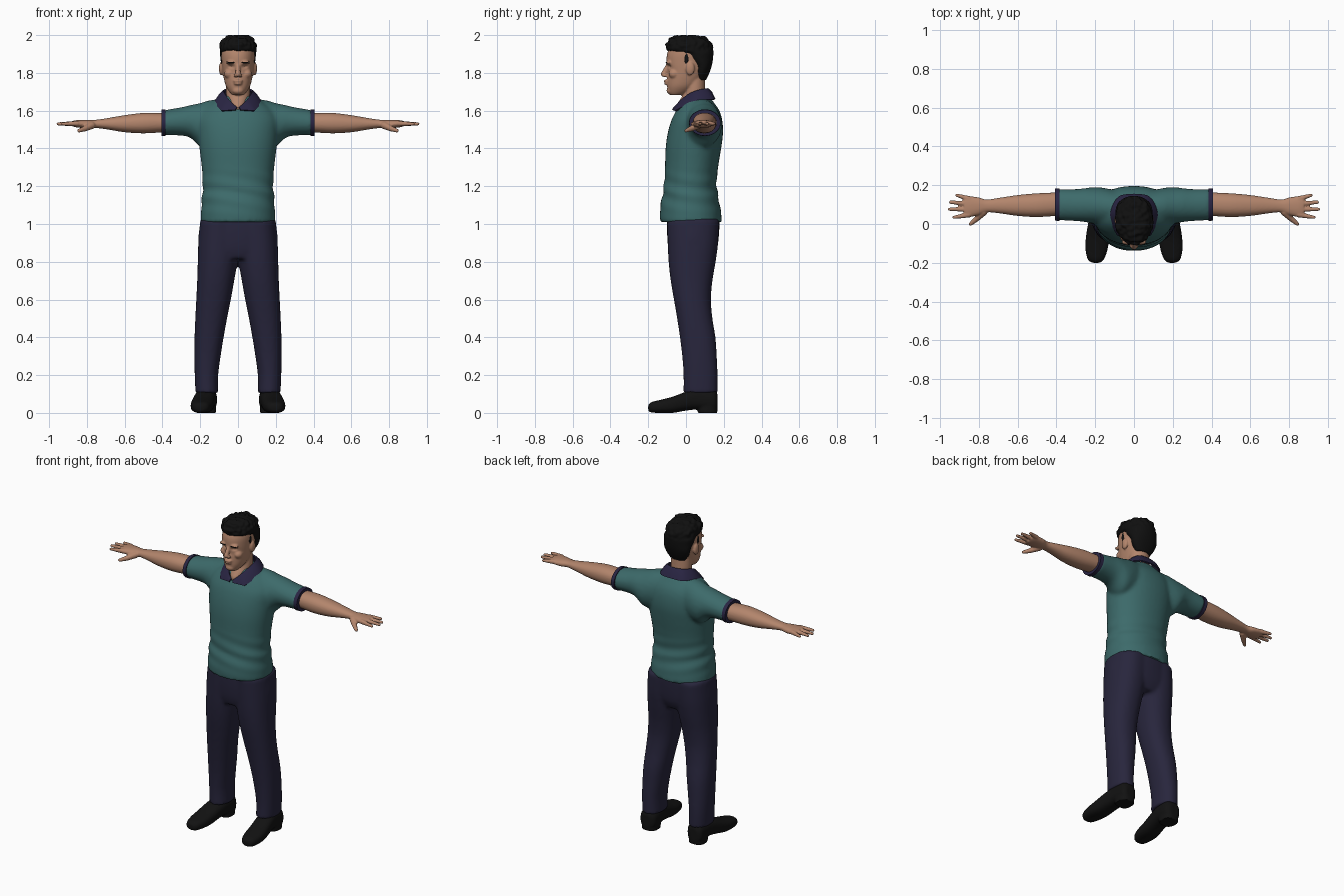
import bpy, bmesh, math
from mathutils import Vector, Matrix, noise

if "Cube" in bpy.data.objects:
    bpy.data.objects.remove(bpy.data.objects["Cube"])


def material(name, rgb):
    m = bpy.data.materials.new(name)
    m.diffuse_color = (*rgb, 1)
    m.use_nodes = True
    m.node_tree.nodes["Principled BSDF"].inputs["Base Color"].default_value = m.diffuse_color
    return m


SKIN = material("skin", (0.45, 0.235, 0.15))
TEAL = material("teal_cloth", (0.046, 0.145, 0.145))
NAVY = material("navy_cloth", (0.021, 0.019, 0.046))
TRIM = material("navy_trim", (0.022, 0.018, 0.055))
HAIR = material("black_hair", (0.005, 0.005, 0.005))
SHOE = material("black_leather", (0.006, 0.006, 0.006))


def smooth_rows(rows, sub):
    """Catmull-Rom interpolation through rows of numbers."""
    out = []
    for i in range(len(rows) - 1):
        p0, p1 = rows[max(i - 1, 0)], rows[i]
        p2, p3 = rows[i + 1], rows[min(i + 2, len(rows) - 1)]
        for s in range(sub):
            t = s / sub
            out.append([0.5 * (2 * b + (c - a) * t + (2 * a - 5 * b + 4 * c - d) * t * t
                               + (3 * b - a - 3 * c + d) * t ** 3)
                        for a, b, c, d in zip(p0, p1, p2, p3)])
    return out + [list(rows[-1])]


def loft(bm, rows, axis='z', power=2.0, sub=4, n=40):
    """Rows are (position, a0, a1, b0, b1): the box round each superellipse."""
    rings = []
    for t, a0, a1, b0, b1 in smooth_rows(rows, sub):
        ring = []
        for k in range(n):
            w = 2 * math.pi * k / n
            c, s = math.cos(w), math.sin(w)
            a = (a0 + a1) / 2 + (a1 - a0) / 2 * math.copysign(abs(c) ** (2 / power), c)
            b = (b0 + b1) / 2 + (b1 - b0) / 2 * math.copysign(abs(s) ** (2 / power), s)
            ring.append(bm.verts.new({'z': (a, b, t), 'x': (t, a, b), 'y': (a, t, b)}[axis]))
        rings.append(ring)
    for r, q in zip(rings, rings[1:]):
        for k in range(n):
            bm.faces.new((r[k], r[(k + 1) % n], q[(k + 1) % n], q[k]))
    bm.faces.new(rings[0][::-1])
    bm.faces.new(rings[-1])


def sym(rows):
    """(z, half width, front, back) to loft rows."""
    return [(z, -h, h, f, b) for z, h, f, b in rows]


def ball(bm, c, r):
    m = Matrix.Translation(c) @ Matrix.Diagonal((*r, 1))
    bmesh.ops.create_uvsphere(bm, u_segments=20, v_segments=12, radius=1, matrix=m)


def limb(bm, p, q, r0, r1):
    """Tapered capsule."""
    p, q = Vector(p), Vector(q)
    d = q - p
    m = Matrix.Translation((p + q) / 2) @ d.to_track_quat('Z', 'Y').to_matrix().to_4x4()
    bmesh.ops.create_cone(bm, cap_ends=True, segments=14, radius1=r0, radius2=r1,
                          depth=d.length, matrix=m)
    ball(bm, p, (r0,) * 3)
    ball(bm, q, (r1,) * 3)


def mirror(bm):
    g = bmesh.ops.duplicate(bm, geom=bm.verts[:] + bm.edges[:] + bm.faces[:])["geom"]
    bmesh.ops.scale(bm, vec=(-1, 1, 1), verts=[e for e in g if isinstance(e, bmesh.types.BMVert)])
    bmesh.ops.reverse_faces(bm, faces=[e for e in g if isinstance(e, bmesh.types.BMFace)])


def finish(name, bm, mat, voxel=0, smooth=4, deform=None, solid=0):
    """Make the object; with voxel set, fuse its pieces into one smooth skin."""
    bmesh.ops.recalc_face_normals(bm, faces=bm.faces)
    me = bpy.data.meshes.new(name)
    bm.to_mesh(me)
    bm.free()
    ob = bpy.data.objects.new(name, me)
    bpy.context.collection.objects.link(ob)
    if voxel:
        m = ob.modifiers.new("fuse", 'REMESH')
        m.mode, m.voxel_size = 'VOXEL', voxel
        m = ob.modifiers.new("soften", 'SMOOTH')
        m.factor, m.iterations = 0.5, smooth
    if solid:
        m = ob.modifiers.new("thickness", 'SOLIDIFY')
        m.thickness, m.offset = solid, 0
    dg = bpy.context.evaluated_depsgraph_get()
    me = bpy.data.meshes.new_from_object(ob.evaluated_get(dg))
    ob.modifiers.clear()
    ob.data = me
    if deform:
        old = [(v.co.copy(), v.normal.copy()) for v in me.vertices]
        me.vertices.foreach_set("co", [x for p, n in old for x in p + deform(p, n)])
        me.update()
    me.materials.clear()
    me.materials.append(mat)
    me.shade_smooth()
    me.set_sharp_from_angle(angle=math.radians(50))
    return ob


# Shirt: sleeves on both sides fused with the torso, light folds at the waist
bm = bmesh.new()
loft(bm, [(.08, 0, .17, 1.42, 1.665), (.15, -.005, .185, 1.41, 1.655), (.2, .0, .19, 1.41, 1.64),
          (.25, .01, .185, 1.455, 1.63), (.3, .015, .18, 1.468, 1.618),
          (.395, .02, .18, 1.47, 1.602)], 'x')
mirror(bm)
loft(bm, sym([(1.01, .198, -.137, .19), (1.08, .195, -.137, .183), (1.2, .187, -.117, .162),
              (1.3, .192, -.111, .17), (1.4, .204, -.108, .186), (1.48, .212, -.097, .196),
              (1.55, .215, -.077, .192), (1.6, .19, -.052, .177), (1.64, .14, -.03, .15),
              (1.68, .08, .0, .12)]), 'z', 2.15)


def folds(p, n):
    w = max(0, 1 - abs(p.z - 1.17) / .13)
    return n * .004 * w * math.sin(70 * p.z + 14 * p.x + 10 * p.y)


finish("shirt", bm, TEAL, .011, 5, folds)

# Sleeve cuffs
bm = bmesh.new()
loft(bm, [(.383, .016, .184, 1.466, 1.607), (.406, .017, .183, 1.467, 1.605)], 'x', sub=1)
mirror(bm)
finish("sleeve_cuffs", bm, TRIM)

# Collar: a folded strip from the nape to the front opening
top = [(0, .118, 1.715), (.05, .106, 1.715), (.074, .06, 1.705), (.067, .015, 1.685),
       (.04, -.032, 1.648), (.005, -.058, 1.612)]
low = [(0, .152, 1.66), (.075, .14, 1.658), (.115, .075, 1.655), (.118, .012, 1.632),
       (.085, -.056, 1.598), (.012, -.07, 1.603)]
bm = bmesh.new()
strip = []
for a, b in zip(smooth_rows(top, 5), smooth_rows(low[:5], 5) + smooth_rows(low[4:], 5)[1:]):
    a, b = Vector(a), Vector(b)
    mid = (a + b) / 2 + Vector((0, 0, .008))
    strip.append([bm.verts.new(p) for p in (a, mid, b)])
for r, q in zip(strip, strip[1:]):
    for k in range(2):
        bm.faces.new((r[k], r[k + 1], q[k + 1], q[k]))
mirror(bm)
bmesh.ops.remove_doubles(bm, verts=bm.verts, dist=1e-5)
finish("collar", bm, TRIM, solid=.009)

# Trousers
bm = bmesh.new()
loft(bm, [(.105, .105, .225, -.013, .167), (.2, .105, .229, -.013, .167), (.3, .092, .231, -.02, .163),
          (.4, .076, .23, -.032, .156), (.5, .058, .226, -.047, .14), (.6, .038, .221, -.064, .132),
          (.7, .02, .216, -.081, .14), (.8, .003, .213, -.092, .157), (.9, -.01, .21, -.097, .17),
          (1.02, -.01, .2, -.1, .175)], 'z', 2.25)
mirror(bm)
loft(bm, sym([(.815, .15, -.08, .14), (.87, .206, -.094, .165), (.95, .208, -.1, .175),
              (1.03, .194, -.1, .178)]), 'z', 2.3)
finish("trousers", bm, NAVY, .011, 4)

# Shoes with a raised arch and a heel block
bm = bmesh.new()
loft(bm, [(-.2, .178, .215, .012, .04), (-.183, .155, .238, .002, .057), (-.13, .136, .25, 0, .07),
          (-.07, .128, .248, 0, .086), (0, .121, .237, .012, .112), (.06, .114, .227, .018, .128),
          (.12, .111, .222, .01, .128), (.152, .118, .217, .008, .122),
          (.167, .14, .197, .015, .1)], 'y', 2.6)
loft(bm, [(-.001, .117, .218, .062, .166), (.04, .116, .219, .06, .166)], 'z', 2.6, sub=1)
mirror(bm)
finish("shoes", bm, SHOE, .006, 3)

# Arms and hands
bm = bmesh.new()
loft(bm, [(.33, .045, .16, 1.485, 1.587), (.4, .042, .162, 1.485, 1.587), (.5, .036, .158, 1.48, 1.588),
          (.6, .042, .149, 1.486, 1.576), (.7, .056, .134, 1.502, 1.559), (.76, .06, .126, 1.509, 1.551),
          (.8, .046, .137, 1.507, 1.551), (.85, .036, .143, 1.511, 1.55),
          (.875, .042, .138, 1.516, 1.546)], 'x', 2.2)
for y0, tip, y1 in ((.048, .928, .034), (.076, .952, .076), (.104, .946, .112), (.13, .912, .148)):
    limb(bm, (.85, y0, 1.532), (tip, y1, 1.53), .0145, .009)
limb(bm, (.775, .062, 1.522), (.81, .028, 1.505), .02, .015)
limb(bm, (.81, .028, 1.505), (.842, .0, 1.494), .015, .01)
mirror(bm)
finish("arms_and_hands", bm, SKIN, .005, 3)

# Head, neck and chest opening
bm = bmesh.new()
ball(bm, (.088, .022, 1.823), (.013, .024, .036))        # ear
ball(bm, (.035, -.093, 1.855), (.03, .013, .010))        # brow ridge
ball(bm, (.046, -.062, 1.795), (.028, .03, .026))        # cheek
ball(bm, (.013, -.112, 1.786), (.010, .012, .009))       # nostril
mirror(bm)
limb(bm, (0, -.096, 1.842), (0, -.119, 1.793), .010, .0145)
ball(bm, (0, -.1, 1.757), (.027, .019, .008))
ball(bm, (0, -.098, 1.743), (.023, .019, .008))
ball(bm, (0, -.083, 1.706), (.03, .02, .02))
loft(bm, sym([(1.683, .03, -.085, -.02), (1.70, .046, -.095, .02), (1.73, .064, -.1, .06),
              (1.77, .075, -.1, .09), (1.81, .082, -.097, .11), (1.85, .086, -.103, .125),
              (1.9, .088, -.1, .13), (1.94, .08, -.08, .12), (1.97, .05, -.04, .08)]), 'z', 2.15)
loft(bm, sym([(1.57, .025, -.04, .1), (1.62, .045, -.051, .1), (1.65, .056, -.037, .108),
              (1.68, .062, -.018, .105), (1.72, .063, -.008, .102), (1.78, .06, -.01, .1)]), 'z')


def eye_sockets(p, n):
    d = Vector((abs(p.x), p.y, p.z)) - Vector((.036, -.094, 1.833))
    return Vector((0, .011 * math.exp(-(d.x / .017) ** 2 - (d.z / .009) ** 2 - (d.y / .03) ** 2), 0))


finish("head_and_neck", bm, SKIN, .005, 3, eye_sockets)

# Eyebrows
bm = bmesh.new()
ball(bm, (.036, -.099, 1.854), (.023, .0085, .004))
mirror(bm)
finish("eyebrows", bm, HAIR)

# Hair: short at the sides and nape, tousled on top
bm = bmesh.new()
ball(bm, (.082, .003, 1.875), (.009, .015, .035))        # sideburn
mirror(bm)
loft(bm, sym([(1.762, .05, .06, .106), (1.80, .076, .045, .124), (1.84, .088, .04, .137),
              (1.875, .093, .0, .143), (1.905, .096, -.03, .145), (1.918, .096, -.095, .145),
              (1.95, .097, -.106, .138), (1.98, .078, -.085, .11),
              (1.998, .045, -.045, .06)]), 'z', 2.1)


def tousle(p, n):
    w = min(1, max(0, (p.z - 1.9) / .05))
    d = n * .011 * w * noise.noise(p * 42)
    d.z = min(d.z, 2.0 - p.z)
    return d


finish("hair", bm, HAIR, .005, 2, tousle)
